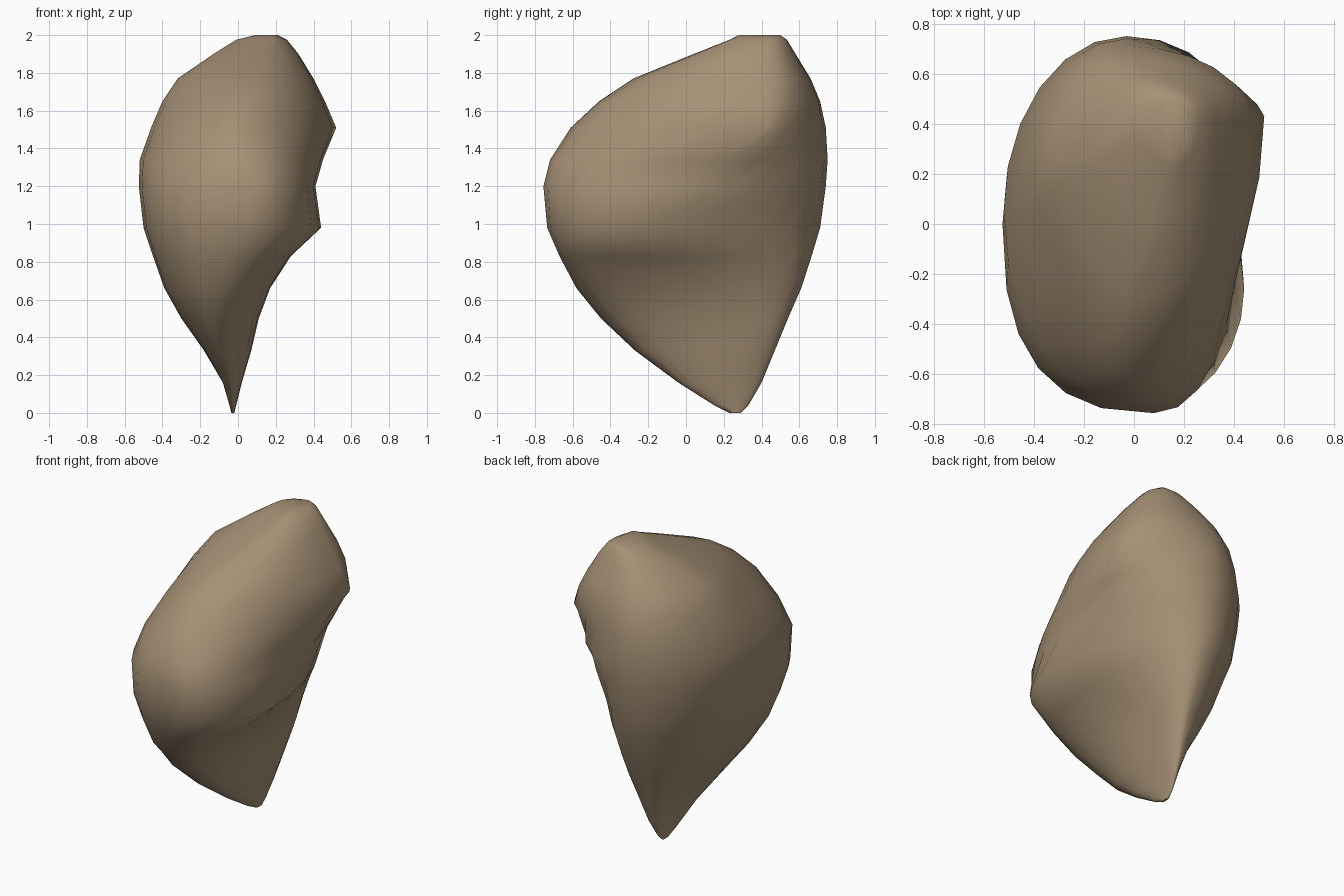
import bpy, bmesh, math

# Horizontal sections: z, then (x, y) of the left, right, front and back extremes
SECTIONS = [
    (0.00, -0.035, 0.27, -0.02, 0.27, -0.03, 0.23, -0.03, 0.29),
    (0.04, -0.045, 0.22, -0.01, 0.25, -0.035, 0.15, -0.025, 0.33),
    (0.16, -0.08, 0.15, 0.02, 0.22, -0.05, -0.04, -0.01, 0.40),
    (0.33, -0.18, 0.00, 0.07, 0.28, -0.10, -0.27, 0.00, 0.47),
    (0.50, -0.30, -0.05, 0.11, 0.32, -0.13, -0.45, 0.01, 0.54),
    (0.66, -0.39, -0.08, 0.17, 0.15, -0.10, -0.58, 0.01, 0.61),
    (0.83, -0.45, -0.08, 0.28, -0.10, -0.03, -0.67, 0.00, 0.665),
    (0.98, -0.50, -0.05, 0.44, -0.26, 0.05, -0.735, -0.02, 0.71),
    (1.20, -0.525, 0.00, 0.41, 0.00, 0.08, -0.755, -0.02, 0.74),
    (1.34, -0.52, 0.05, 0.45, 0.24, 0.03, -0.72, -0.03, 0.75),
    (1.51, -0.46, 0.12, 0.52, 0.43, -0.03, -0.61, -0.03, 0.74),
    (1.65, -0.40, 0.17, 0.46, 0.42, -0.02, -0.46, -0.03, 0.71),
    (1.77, -0.32, 0.22, 0.40, 0.41, 0.02, -0.28, 0.00, 0.66),
    (1.90, -0.13, 0.30, 0.32, 0.42, 0.11, 0.04, 0.05, 0.58),
    (1.975, -0.01, 0.38, 0.26, 0.43, 0.16, 0.23, 0.12, 0.535),
    (2.00, 0.09, 0.40, 0.21, 0.43, 0.18, 0.28, 0.17, 0.50),
]
STEPS = 6  # segments per quadrant


def ramp(z, z0, z1, v0, v1):
    t = min(1, max(0, (z - z0) / (z1 - z0)))
    return v0 + (v1 - v0) * t


def section_points(row):
    z, xl, yl, xr, yr, xf, yf, xb, yb = row
    # how pinched each quarter is at this height (low = boxy, high = chamfered)
    spike = math.exp(-((z - 1.51) / 0.1) ** 2)
    corner = math.exp(-((z - 0.98) / 0.08) ** 2)
    right_back = 0.92 + 0.5 * spike + 0.2 * corner
    left_front = ramp(z, 0.4, 0.9, 0.95, 0.78) + ramp(z, 1.2, 1.65, 0, 0.65)
    front_right = ramp(z, 0.3, 0.7, 1.0, 0.75) + ramp(z, 0.85, 1.2, 0, 0.17) \
        + 0.15 * spike + 0.2 * corner
    # right > back > left > front
    quarters = [((xr, yr), (xb, yb), right_back), ((xb, yb), (xl, yl), 1.0),
                ((xl, yl), (xf, yf), left_front), ((xf, yf), (xr, yr), front_right)]
    pts = []
    for i, (a, b, p) in enumerate(quarters):
        for s in range(STEPS):
            t = s / STEPS * math.pi / 2
            c, d = math.cos(t) ** p, math.sin(t) ** p
            if i % 2 == 0:   # starts on a side extreme
                x, y = b[0] + (a[0] - b[0]) * c, a[1] + (b[1] - a[1]) * d
            else:            # starts on a front/back extreme
                x, y = a[0] + (b[0] - a[0]) * d, b[1] + (a[1] - b[1]) * c
            pts.append((x, y, z))
    return pts


# Boulder: skin the sections into one closed shell
bm = bmesh.new()
rings = [[bm.verts.new(p) for p in section_points(r)] for r in SECTIONS]
n = 4 * STEPS
for lo, hi in zip(rings, rings[1:]):
    for i in range(n):
        j = (i + 1) % n
        bm.faces.new((lo[i], lo[j], hi[j], hi[i]))
bm.faces.new(rings[0][::-1])
bm.faces.new(rings[-1])
bmesh.ops.recalc_face_normals(bm, faces=bm.faces)

mesh = bpy.data.meshes.new("boulder")
bm.to_mesh(mesh)
bm.free()
rock = bpy.data.objects.new("boulder", mesh)
bpy.context.collection.objects.link(rock)

# Brown stone colour
mat = bpy.data.materials.new("brown stone")
mat.diffuse_color = (0.38, 0.28, 0.18, 1)
mesh.materials.append(mat)

bpy.context.view_layer.objects.active = rock
rock.select_set(True)
bpy.ops.object.shade_smooth_by_angle(angle=math.radians(65))
